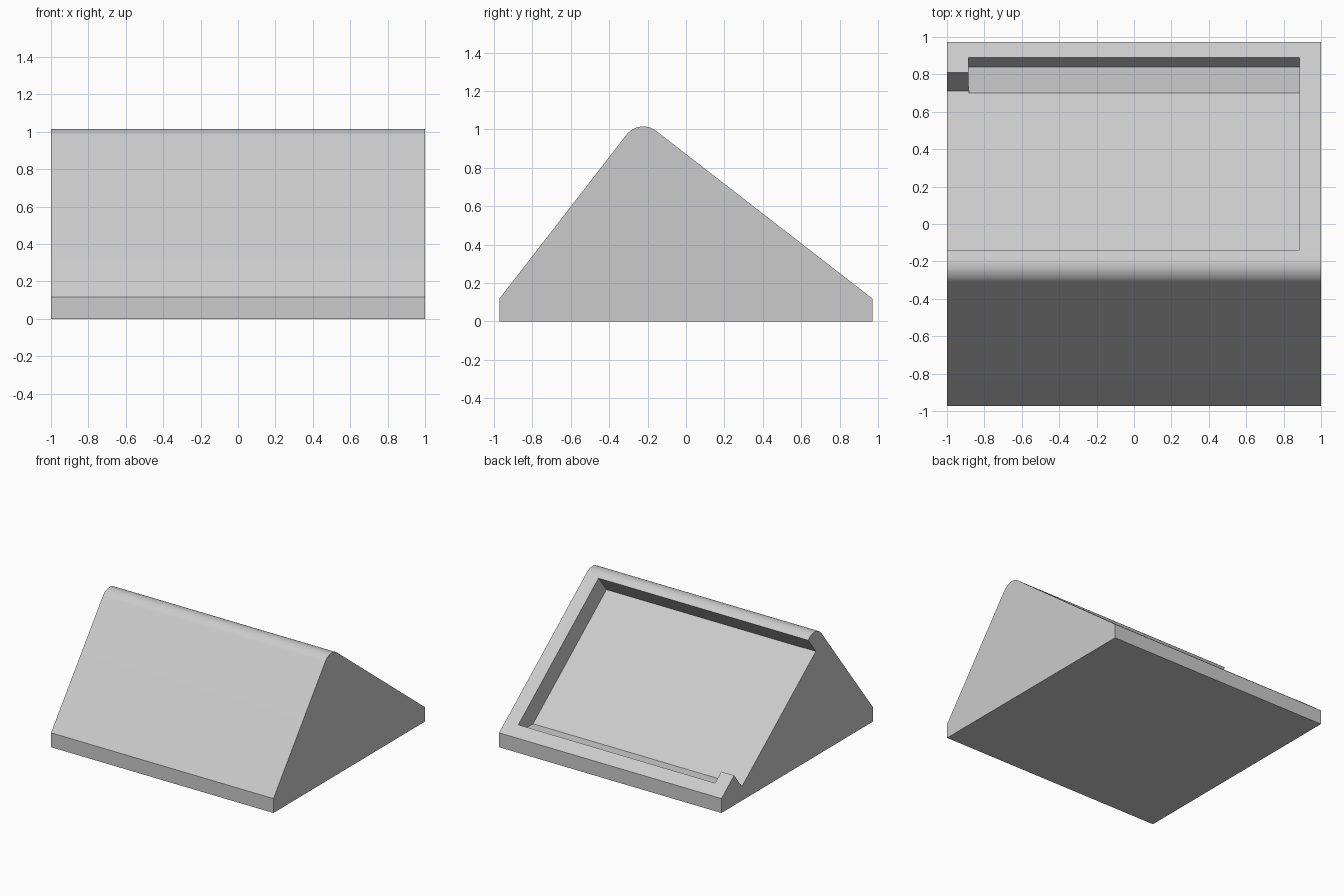
import bpy
import math

if "Cube" in bpy.data.objects:
    bpy.data.objects.remove(bpy.data.objects["Cube"])

grey = bpy.data.materials.new("light grey")
grey.diffuse_color = (0.6, 0.6, 0.6, 1)
grey.use_nodes = True
grey.node_tree.nodes["Principled BSDF"].inputs["Base Color"].default_value = grey.diffuse_color

HALF, LIP, R = 0.973, 0.117, 0.11      # half depth, lip height, ridge radius
A = math.atan(0.775)                   # pitch of the back slope
SIN, COS = math.sin(A), math.cos(A)


def back(y, depth=0.0):
    """Point (y, z) on the back slope, sunk square to it by depth."""
    z = LIP + (HALF - y) * math.tan(A)
    return (y - depth * SIN, z - depth * COS)


def prism(name, profile, x0, x1):
    """Extrude a (y, z) profile along x."""
    n = len(profile)
    verts = [(x, y, z) for x in (x0, x1) for y, z in profile]
    faces = [tuple(range(n))[::-1], tuple(range(n, 2 * n))]
    faces += [(i, (i + 1) % n, n + (i + 1) % n, n + i) for i in range(n)]
    mesh = bpy.data.meshes.new(name)
    mesh.from_pydata(verts, [], faces)
    mesh.materials.append(grey)
    obj = bpy.data.objects.new(name, mesh)
    bpy.context.collection.objects.link(obj)
    bpy.context.view_layer.objects.active = obj
    for o in bpy.context.selected_objects:
        o.select_set(False)
    obj.select_set(True)
    bpy.ops.object.mode_set(mode='EDIT')
    bpy.ops.mesh.select_all(action='SELECT')
    bpy.ops.mesh.normals_make_consistent(inside=False)
    bpy.ops.object.mode_set(mode='OBJECT')
    return obj


# Wedge body: two slopes at right angles joined by a rounded ridge
cy, cz = -0.223, 0.905
arc = [(cy + R * math.sin(A - t * math.pi / 32), cz + R * math.cos(A - t * math.pi / 32))
       for t in range(17)]
body = prism("wedge_stand",
             [(-HALF, 0), (HALF, 0), (HALF, LIP)] + arc + [(-HALF, LIP)], -1, 1)

# Pocket in the back slope, with a level ledge at its lower end
top, low, deep = -0.14, 0.89, 0.167
floor_y, floor_z = back(top, deep)
ledge_y = floor_y + (floor_z - LIP) / math.tan(A)
wall_depth = (back(low)[1] - LIP) / COS
pocket = prism("pocket_cutter",
               [back(top, -0.08), back(top, deep), (ledge_y, LIP),
                back(low, wall_depth), back(low, -0.08)], -0.885, 0.885)

# Opening through the left rim
side = prism("side_opening_cutter",
             [back(top, -0.08), back(top, 0.163), back(0.81, 0.163), back(0.81, -0.08)],
             -1.1, -0.88)

# Cut, then smooth the ridge only
for o in bpy.context.selected_objects:
    o.select_set(False)
body.select_set(True)
bpy.context.view_layer.objects.active = body
for cutter in (pocket, side):
    mod = body.modifiers.new("cut", 'BOOLEAN')
    mod.operation, mod.solver, mod.object = 'DIFFERENCE', 'EXACT', cutter
    bpy.ops.object.modifier_apply(modifier=mod.name)
    bpy.data.objects.remove(cutter)
bpy.ops.object.shade_smooth_by_angle(angle=math.radians(30))
